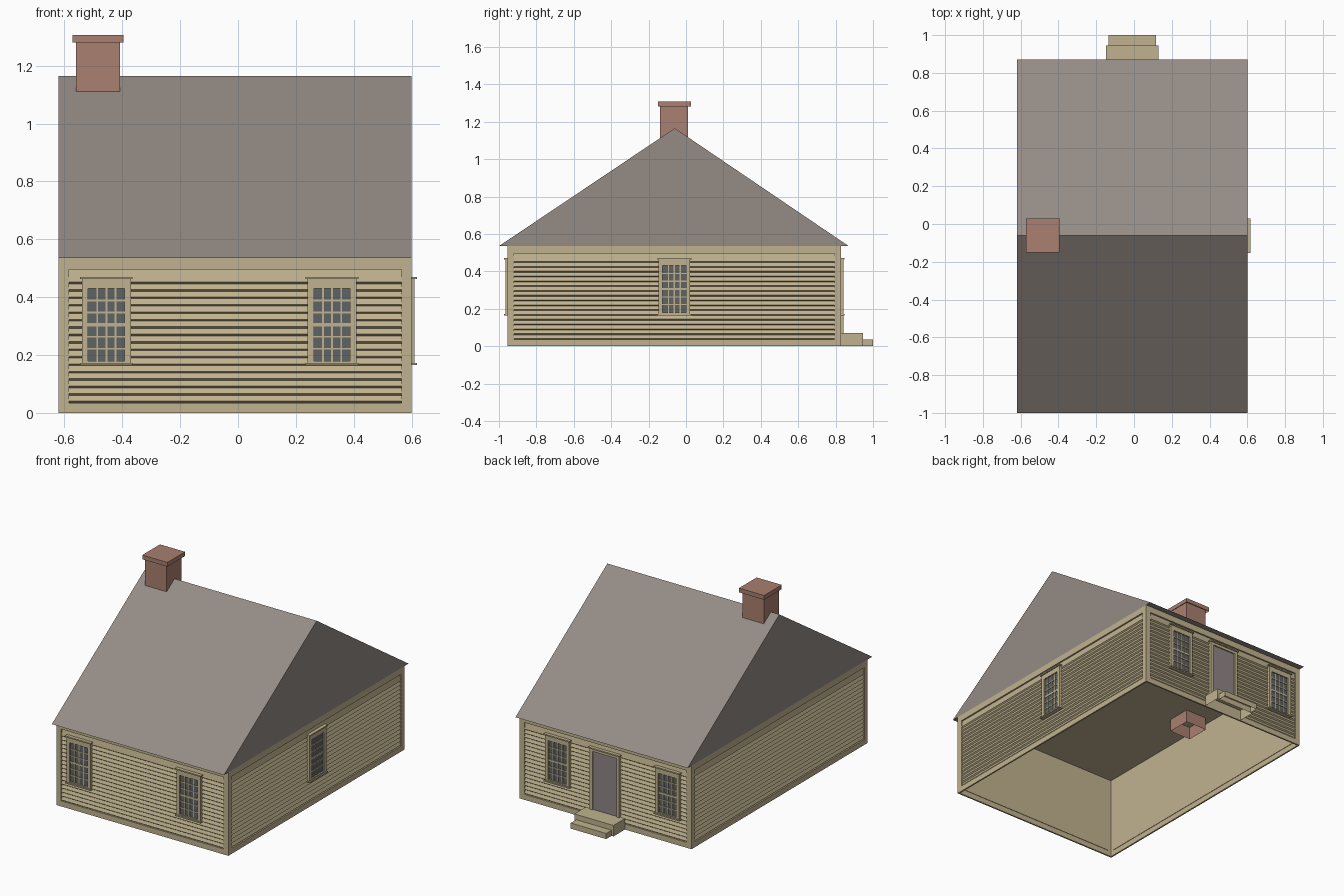
import bpy, bmesh
from math import pi
from mathutils import Matrix, Vector

if "Cube" in bpy.data.objects:
    bpy.data.objects.remove(bpy.data.objects["Cube"])


def material(name, rgb):
    m = bpy.data.materials.new(name)
    m.use_nodes = True
    m.diffuse_color = (*rgb, 1)
    m.node_tree.nodes["Principled BSDF"].inputs["Base Color"].default_value = (*rgb, 1)
    return m


TAN = material("tan paint", (0.53, 0.45, 0.275))
ROOF = material("grey shingle", (0.30, 0.26, 0.235))
BRICK = material("red brick", (0.40, 0.215, 0.16))
GLASS = material("dark glass", (0.115, 0.125, 0.13))
DOOR = material("grey door", (0.28, 0.24, 0.24))


def add_box(bm, lo, hi, index=0, open_bottom=False):
    lo, hi = Vector(lo), Vector(hi)
    mat = Matrix.Translation((lo + hi) / 2) @ Matrix.Diagonal((*(hi - lo), 1))
    verts = bmesh.ops.create_cube(bm, size=1, matrix=mat)["verts"]
    faces = {f for v in verts for f in v.link_faces}
    for f in faces:
        f.material_index = index
    if open_bottom:
        bm.normal_update()
        down = [f for f in faces if f.normal.z < -0.9]
        bmesh.ops.delete(bm, geom=down, context="FACES_ONLY")


def extrude_profile(bm, points, x0, x1):
    """Closed (y, z) profile swept along x."""
    face = bm.faces.new([bm.verts.new((x0, y, z)) for y, z in points])
    out = bmesh.ops.extrude_face_region(bm, geom=[face])["geom"]
    moved = [g for g in out if isinstance(g, bmesh.types.BMVert)]
    bmesh.ops.translate(bm, verts=moved, vec=(x1 - x0, 0, 0))
    bmesh.ops.recalc_face_normals(bm, faces=bm.faces[:])


def finish(bm, name, mats, matrix=None):
    mesh = bpy.data.meshes.new(name)
    bm.to_mesh(mesh)
    bm.free()
    for m in mats:
        mesh.materials.append(m)
    obj = bpy.data.objects.new(name, mesh)
    if matrix:
        obj.matrix_world = matrix
    bpy.context.collection.objects.link(obj)


def box(name, lo, hi, mat, open_bottom=False):
    bm = bmesh.new()
    add_box(bm, lo, hi, 0, open_bottom)
    finish(bm, name, [mat])


# House extents
X0, X1, Y0, Y1 = -0.62, 0.60, -0.955, 0.83
EAVE, RIDGE = 0.535, 1.165
CX, CY = (X0 + X1) / 2, (Y0 + Y1) / 2
INSET, EDGE = 0.01, 0.035


# Each wall is built in a local frame: x across, -y outward, z up
def wall_frame(x, y, turn):
    return Matrix.Translation((x, y, 0)) @ Matrix.Rotation(turn, 4, "Z")


WALLS = {
    "front": (wall_frame(CX, Y0, 0), X1 - X0),
    "back": (wall_frame(CX, Y1, pi), X1 - X0),
    "left": (wall_frame(X1, CY, pi / 2), Y1 - Y0),
    "right": (wall_frame(X0, CY, -pi / 2), Y1 - Y0),
}


def siding(name, frame, width):
    # Clapboards: a saw-tooth profile with a taller top board
    half, pitch, count = width / 2 - EDGE, 0.0257, 16
    top = EAVE - 0.04
    points = [(INSET + 0.003, EDGE)]
    for i in range(count + 1):
        z = EDGE + i * pitch
        points += [(INSET, z), (0.002, z + 0.006)]
    points += [(INSET, top), (INSET + 0.003, top)]
    bm = bmesh.new()
    extrude_profile(bm, points, -half, half)
    finish(bm, name + "_clapboards", [TAN], frame)
    # Corner boards, base board and eave board
    bm = bmesh.new()
    for s in (-1, 1):
        a, b = sorted((s * half, s * width / 2))
        add_box(bm, (a, 0, 0), (b, INSET, EAVE))
    add_box(bm, (-half, 0, 0), (half, INSET, EDGE))
    add_box(bm, (-half, 0, top), (half, INSET, EAVE))
    finish(bm, name + "_trim", [TAN], frame)


def window(name, frame, u):
    half, pane = 0.085, 0.063
    low, high = 0.165, 0.468
    z0, z1 = 0.18, 0.43
    bm = bmesh.new()
    # Glass, then the surrounding casing
    add_box(bm, (u - pane, -0.002, z0), (u + pane, 0.004, z1), 1)
    for s in (-1, 1):
        a, b = sorted((u + s * pane, u + s * half))
        add_box(bm, (a, -0.011, low), (b, 0.008, high))
    add_box(bm, (u - pane, -0.011, low), (u + pane, 0.008, z0))
    add_box(bm, (u - pane, -0.011, z1), (u + pane, 0.008, high))
    # Sill and cap
    for z in (low, high - 0.006):
        add_box(bm, (u - half - 0.006, -0.018, z), (u + half + 0.006, 0.004, z + 0.008))
    # Muntins, with a heavier meeting rail
    for i in range(1, 4):
        x = u - pane + i * pane / 2
        add_box(bm, (x - 0.003, -0.006, z0), (x + 0.003, 0, z1))
    for i in range(1, 6):
        z = z0 + i * (z1 - z0) / 6
        t = 0.006 if i == 3 else 0.003
        add_box(bm, (u - pane, -0.0065, z - t), (u + pane, 0, z + t))
    finish(bm, name, [TAN, GLASS], frame)


# Wall shell with ceiling, open underneath
box("wall_shell", (X0 + INSET, Y0 + INSET, 0), (X1 - INSET, Y1 - INSET, EAVE - 0.003), TAN, True)
for side, (frame, width) in WALLS.items():
    siding(side, frame, width)

# Windows
for side, places in {"front": (-0.445, 0.335), "back": (-0.335, 0.445), "left": (0,)}.items():
    for n, u in enumerate(places):
        window(f"{side}_window_{n + 1}", WALLS[side][0], u)

# Door with casing and cap
bm = bmesh.new()
add_box(bm, (-0.085, -0.003, 0.07), (0.085, 0.008, 0.445), 1)
for s in (-1, 1):
    a, b = sorted((s * 0.085, s * 0.105))
    add_box(bm, (a, -0.011, 0.07), (b, 0.008, 0.465))
add_box(bm, (-0.085, -0.011, 0.445), (0.085, 0.008, 0.465))
add_box(bm, (-0.111, -0.018, 0.462), (0.111, 0.004, 0.47))
finish(bm, "back_door", [TAN, DOOR], WALLS["back"][0])

# Back steps
box("upper_step", (-0.148, Y1, 0), (0.13, 0.945, 0.07), TAN, True)
box("lower_step", (-0.134, 0.945, 0), (0.117, 1.0, 0.036), TAN, True)

# Gable roof
bm = bmesh.new()
extrude_profile(bm, [(-1.0, EAVE), (0.87, EAVE), (-0.06, RIDGE)], X0, X1)
finish(bm, "roof", [ROOF])

# Chimney, running down through the ceiling
box("chimney_shaft", (-0.56, -0.14, 0.45), (-0.408, 0.012, 1.29), BRICK, True)
box("chimney_cap", (-0.573, -0.151, 1.28), (-0.395, 0.028, 1.307), BRICK, True)
